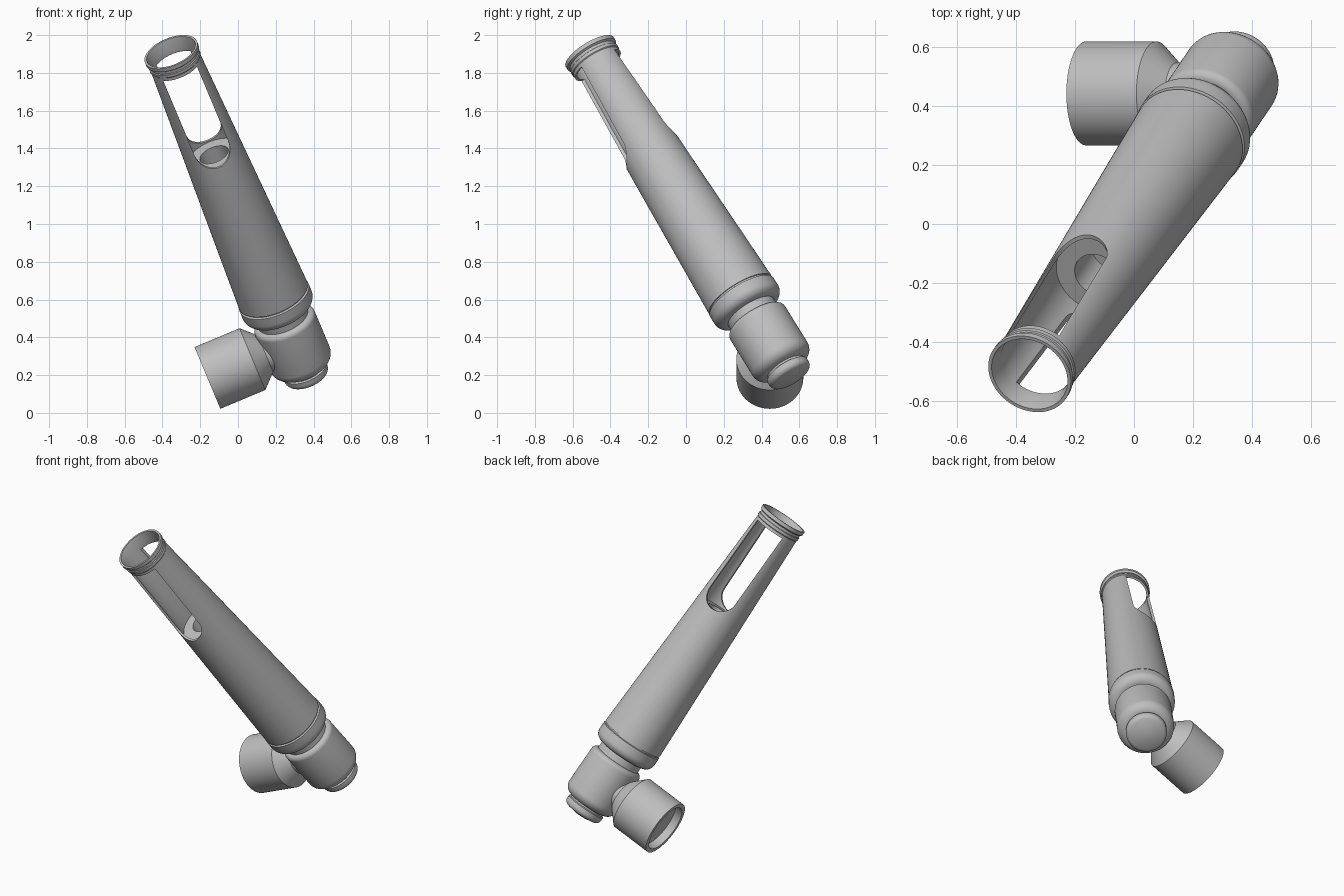
import bpy, bmesh, math
from mathutils import Vector, Matrix

if "Cube" in bpy.data.objects:
    bpy.data.objects.remove(bpy.data.objects["Cube"])

grey = bpy.data.materials.new("plain_grey")
grey.diffuse_color = (0.52, 0.52, 0.52, 1)
grey.use_nodes = True
grey.node_tree.nodes["Principled BSDF"].inputs["Base Color"].default_value = grey.diffuse_color

# Arm frame: origin at the open rim, z runs down the tube, x runs along the side branch
axis = Vector((0.336, 0.496, -0.80)).normalized()
side = Vector((-0.92, 0, -0.38))
side = (side - axis * side.dot(axis)).normalized()
depth = axis.cross(side)
arm = Matrix((side, depth, axis)).transposed().to_4x4()
arm.translation = (-0.355, -0.51, 1.911)
# Branch frame: z runs out of the elbow along the arm's x
branch = arm @ Matrix.Translation((0, 0, 1.92)) @ Matrix.Rotation(math.pi / 2, 4, 'Y')


def finish(name, bm, frame):
    bmesh.ops.remove_doubles(bm, verts=bm.verts, dist=1e-5)
    bmesh.ops.recalc_face_normals(bm, faces=bm.faces)
    mesh = bpy.data.meshes.new(name)
    bm.to_mesh(mesh)
    bm.free()
    mesh.transform(frame)
    mesh.materials.append(grey)
    obj = bpy.data.objects.new(name, mesh)
    bpy.context.collection.objects.link(obj)
    return obj


def lathe(name, profile, frame, steps=96):
    """Spin (radius, height) points around the frame's z axis."""
    bm = bmesh.new()
    verts = [bm.verts.new((r, 0, h)) for r, h in profile]
    edges = [bm.edges.new(p) for p in zip(verts, verts[1:])]
    bmesh.ops.spin(bm, geom=verts + edges, axis=(0, 0, 1), cent=(0, 0, 0),
                   angle=math.tau, steps=steps, use_merge=True)
    return finish(name, bm, frame)


def arc(r, h, rad, start, end, n=8):
    """Rounded corner points, angles in degrees from the radial direction."""
    angles = [math.radians(start + (end - start) * i / n) for i in range(n + 1)]
    return [(r + rad * math.cos(a), h + rad * math.sin(a)) for a in angles]


def smooth(obj):
    bpy.ops.object.select_all(action='DESELECT')
    obj.select_set(True)
    bpy.context.view_layer.objects.active = obj
    bpy.ops.object.shade_smooth_by_angle(angle=math.radians(30))


# Hollow tapered tube with a flared rim, a floor and a small socket in it
tube = lathe("tapered_tube", [
    (0, 0.85), (0.08, 0.85), (0.08, 0.68), (0.146, 0.68), (0.126, 0.06), (0.137, 0.0),
    (0.149, 0.0), (0.149, 0.022), (0.138, 0.03), (0.138, 0.045), (0.143, 0.048),
    (0.143, 0.065), (0.139, 0.07), (0.194, 1.60), (0.194, 1.61), (0, 1.61)], arm)

# Slot through both walls: square at the top, round at the bottom
bm = bmesh.new()
w = 0.097
outline = [(w, 0.088), (-w, 0.088)] + arc(0, 0.575, w, 180, 0, 24)
face = bm.faces.new([bm.verts.new((x, -0.4, z)) for x, z in outline])
top = bmesh.ops.extrude_face_region(bm, geom=[face])["geom"]
bmesh.ops.translate(bm, vec=(0, 0.8, 0),
                    verts=[v for v in top if isinstance(v, bmesh.types.BMVert)])
cutter = finish("slot_cutter", bm, arm)
cutter.hide_render = True
cut = tube.modifiers.new("slot", 'BOOLEAN')
cut.operation, cut.solver, cut.object = 'DIFFERENCE', 'EXACT', cutter
bpy.context.view_layer.objects.active = tube
bpy.ops.object.modifier_apply(modifier="slot")
bpy.data.objects.remove(cutter)
smooth(tube)

# Rounded collar below the tube
smooth(lathe("collar", [(0, 1.60), (0.186, 1.60), (0.186, 1.618), (0.197, 1.622)]
             + arc(0.147, 1.67, 0.05, 0, 90) + [(0, 1.72)], arm))

# Elbow housing with its neck
smooth(lathe("elbow", [(0, 1.70), (0.14, 1.70), (0.14, 1.765)]
             + arc(0.14, 1.795, 0.03, -90, 0) + arc(0.11, 2.03, 0.06, 0, 90)
             + [(0, 2.09)], arm))

# Domed end button
smooth(lathe("end_button", [(0, 2.07), (0.112, 2.07), (0.112, 2.10), (0.122, 2.105)]
             + arc(0.092, 2.125, 0.03, 0, 70) + [(0.06, 2.163), (0.03, 2.168), (0, 2.17)], arm))

# Side socket: neck, cone and open cup
smooth(lathe("side_socket", [
    (0, 0.04), (0.105, 0.04), (0.105, 0.157), (0.177, 0.232), (0.177, 0.49),
    (0.15, 0.49), (0.15, 0.44), (0, 0.44)], branch))
